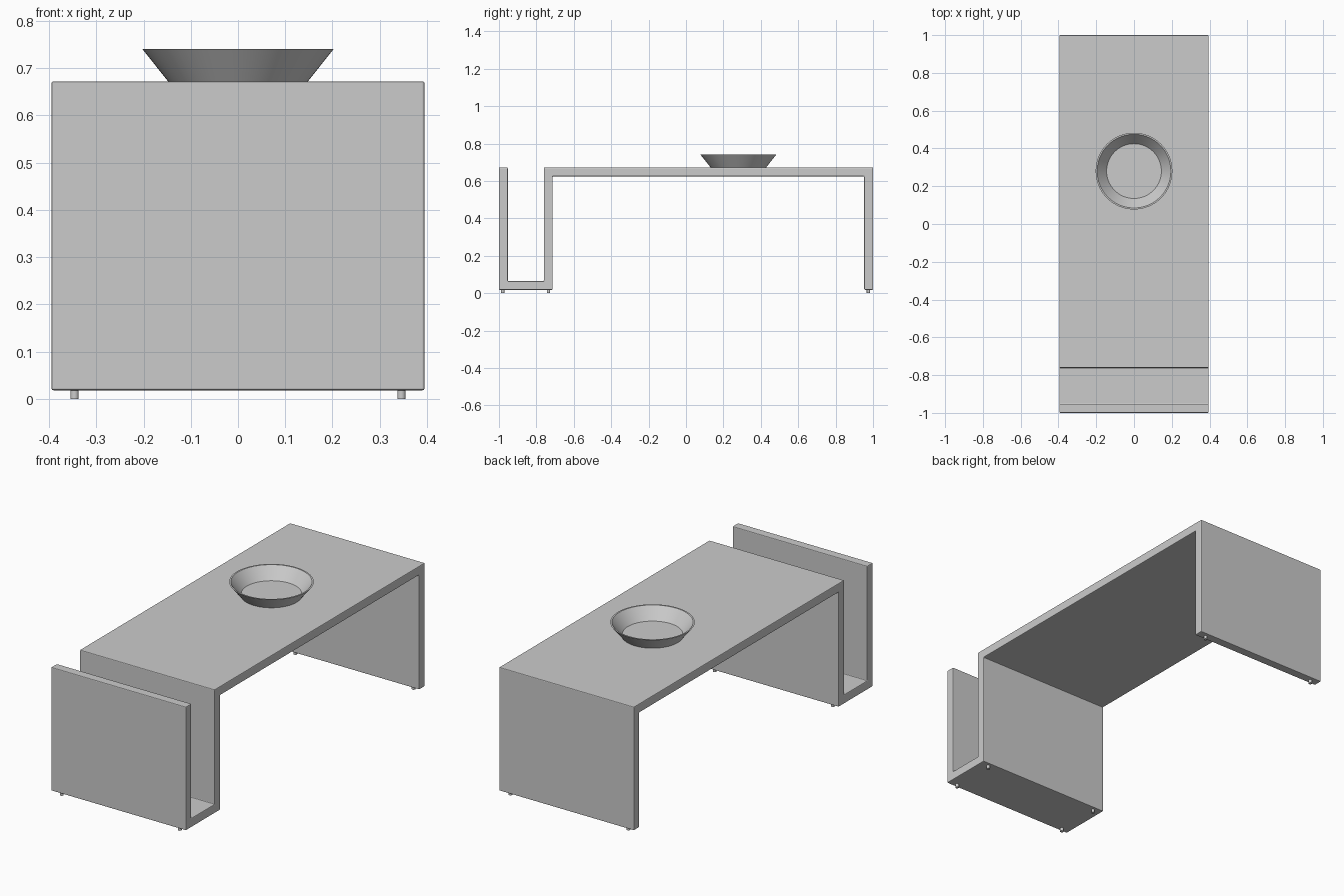
import bpy, bmesh, math

if "Cube" in bpy.data.objects:
    bpy.data.objects.remove(bpy.data.objects["Cube"])

HALF_W = 0.395
T = 0.047            # board thickness
Z0, Z1 = 0.018, 0.672


def make_object(name, bm):
    bmesh.ops.recalc_face_normals(bm, faces=bm.faces)
    mesh = bpy.data.meshes.new(name)
    bm.to_mesh(mesh)
    bm.free()
    obj = bpy.data.objects.new(name, mesh)
    bpy.context.collection.objects.link(obj)
    return obj


def smooth(obj, angle=35):
    bpy.ops.object.select_all(action='DESELECT')
    obj.select_set(True)
    bpy.context.view_layer.objects.active = obj
    bpy.ops.object.shade_smooth_by_angle(angle=math.radians(angle))


# Folded table body: one continuous ribbon profile (y, z) extruded along x
profile = [
    (-1, Z0), (-0.76 + T, Z0), (-0.76 + T, Z1 - T), (1 - T, Z1 - T),
    (1 - T, Z0), (1, Z0), (1, Z1), (-0.76, Z1),
    (-0.76, Z0 + T), (-1 + T, Z0 + T), (-1 + T, Z1), (-1, Z1),
]
bm = bmesh.new()
face = bm.faces.new([bm.verts.new((-HALF_W, y, z)) for y, z in profile])
ext = bmesh.ops.extrude_face_region(bm, geom=[face])
bmesh.ops.translate(bm, vec=(2 * HALF_W, 0, 0),
                    verts=[v for v in ext["geom"] if isinstance(v, bmesh.types.BMVert)])
body = make_object("table_body", bm)
bevel = body.modifiers.new("soft_edges", 'BEVEL')
bevel.width = 0.004
bevel.segments = 2

# Small round feet under each board
for label, y in (("front", -0.98), ("middle", -0.735), ("back", 0.975)):
    for side, x in (("left", -0.346), ("right", 0.346)):
        bpy.ops.mesh.primitive_cylinder_add(vertices=24, radius=0.0088, depth=0.02,
                                            location=(x, y, 0.01))
        foot = bpy.context.object
        foot.name = f"{label}_{side}_foot"
        smooth(foot)

# Bowl: (radius, z) profile revolved around its own axis
bowl_profile = [(0, 0.672), (0.148, 0.672), (0.203, 0.741),
                (0.195, 0.741), (0.145, 0.679), (0, 0.679)]
bm = bmesh.new()
verts = [bm.verts.new((r, 0, z)) for r, z in bowl_profile]
edges = [bm.edges.new(pair) for pair in zip(verts, verts[1:])]
bmesh.ops.spin(bm, geom=verts + edges, cent=(0, 0, 0), axis=(0, 0, 1),
               angle=2 * math.pi, steps=64)
bmesh.ops.remove_doubles(bm, verts=bm.verts, dist=0.0001)
bowl = make_object("bowl", bm)
bowl.location = (0, 0.28, 0)
smooth(bowl)
